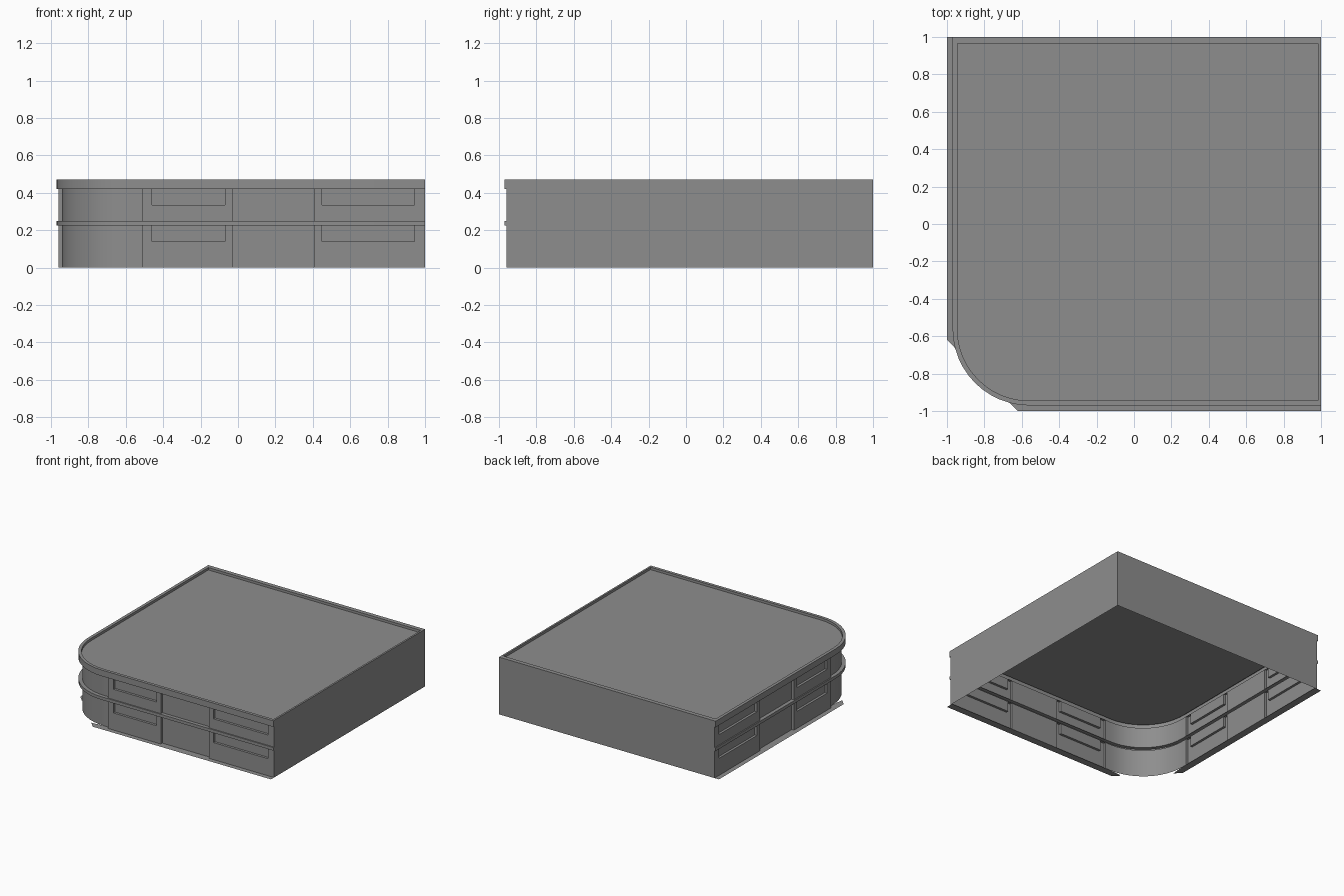
import bpy, bmesh, math

cube = bpy.data.objects.get("Cube")
if cube:
    bpy.data.objects.remove(cube)

grey = bpy.data.materials.new("plain_grey")
grey.use_nodes = True
grey.diffuse_color = (0.27, 0.27, 0.27, 1)
grey.node_tree.nodes["Principled BSDF"].inputs["Base Color"].default_value = grey.diffuse_color

CENTRE = -0.56             # centre of the rounded corner, in x and y
BAY, WALL, BAND = 0.96, 0.94, 0.97
INNER = 0.945              # inner face of the parapet
TOP, ROOF = 0.47, 0.45
STOREYS = [(0, 0.14, 0.225), (0.25, 0.335, 0.42)]   # floor, sill, head
WINDOWS = [(0.945, 0.45), (-0.07, -0.46)]


def street_path(side, d):
    """Mirror a list of (along, depth) over the rounded corner of depth d."""
    r = d + CENTRE
    arc = [(CENTRE - r * math.sin(a), CENTRE - r * math.cos(a))
           for a in (math.pi / 2 * i / 12 for i in range(13))]
    return [(s, -e) for s, e in side] + arc + [(-e, s) for s, e in reversed(side)]


def lift(path, z):
    return [(x, y, z) for x, y in path]


def strip(bm, a, b):
    """Skin two matching point rows."""
    for i in range(len(a) - 1):
        bm.faces.new([bm.verts.new(p) for p in (a[i], b[i], b[i + 1], a[i + 1])])


def finish(bm, name):
    bmesh.ops.remove_doubles(bm, verts=bm.verts, dist=0.0005)
    mesh = bpy.data.meshes.new(name)
    bm.to_mesh(mesh)
    bm.free()
    mesh.materials.append(grey)
    obj = bpy.data.objects.new(name, mesh)
    bpy.context.collection.objects.link(obj)
    bpy.ops.object.select_all(action='DESELECT')
    obj.select_set(True)
    bpy.context.view_layer.objects.active = obj
    bpy.ops.object.shade_smooth_by_angle(angle=math.radians(30))


# Street walls: projecting bays, with shallow window recesses under each band
bays = [(1, BAY), (0.41, BAY), (0.41, WALL), (-0.03, WALL),
        (-0.03, BAY), (-0.51, BAY), (-0.51, WALL)]
notches = [[(a, BAY), (a, WALL), (b, WALL), (b, BAY)] for a, b in WINDOWS]
notched = bays[:1] + notches[0] + bays[1:5] + notches[1] + bays[5:]
lower, upper = street_path(bays, WALL), street_path(notched, WALL)
bm = bmesh.new()
for floor, sill, head in STOREYS:
    strip(bm, lift(lower, floor), lift(lower, sill))
    strip(bm, lift(upper, sill), lift(upper, head))
    for a, b in WINDOWS:
        strip(bm, [(a, -BAY, sill), (b, -BAY, sill)], [(a, -WALL, sill), (b, -WALL, sill)])
        strip(bm, [(-BAY, b, sill), (-BAY, a, sill)], [(-WALL, b, sill), (-WALL, a, sill)])
finish(bm, "street_walls")

# Plain party walls
bm = bmesh.new()
party = [(-BAY, 1), (1, 1), (1, -BAY)]
strip(bm, lift(party, 0), lift(party, 0.42))
finish(bm, "party_walls")

# Band between the storeys
outer = street_path([(1, BAND)], BAND)
wall = street_path([(1, WALL)], WALL)
low, high = STOREYS[0][2], STOREYS[1][0]
face = wall[:1] + outer + wall[-1:]
bm = bmesh.new()
strip(bm, lift(face, low), lift(face, high))
strip(bm, lift(wall, low), lift(outer, low))
strip(bm, lift(outer, high), lift(wall, high))
finish(bm, "middle_band")

# Parapet with its overhang and low roof
rim = outer + [(1, 1), outer[0]]
inner = street_path([(1, INNER)], INNER)
inner[0], inner[-1] = (0.985, -INNER), (-INNER, 0.965)
inner += [(0.985, 0.965), inner[0]]
bm = bmesh.new()
strip(bm, lift(wall, 0.42), lift(outer, 0.42))
strip(bm, lift(rim, 0.42), lift(rim, TOP))
strip(bm, lift(rim, TOP), lift(inner, TOP))
strip(bm, lift(inner, TOP), lift(inner, ROOF))
finish(bm, "parapet")

bm = bmesh.new()
bm.faces.new([bm.verts.new(p) for p in reversed(lift(inner[:-1], ROOF))])
finish(bm, "roof")

# Ground strips along both streets
edge = [(1, WALL), (1, 1), (-0.62, 1), (-0.67, 0.95), (-0.58, WALL)]
bm = bmesh.new()
bm.faces.new([bm.verts.new((s, -d, 0)) for s, d in reversed(edge)])
bm.faces.new([bm.verts.new((-d, s, 0)) for s, d in edge])
bmesh.ops.recalc_face_normals(bm, faces=bm.faces)
for f in bm.faces:
    f.normal_update()
    if f.normal.z < 0:
        f.normal_flip()
finish(bm, "pavement_strips")
